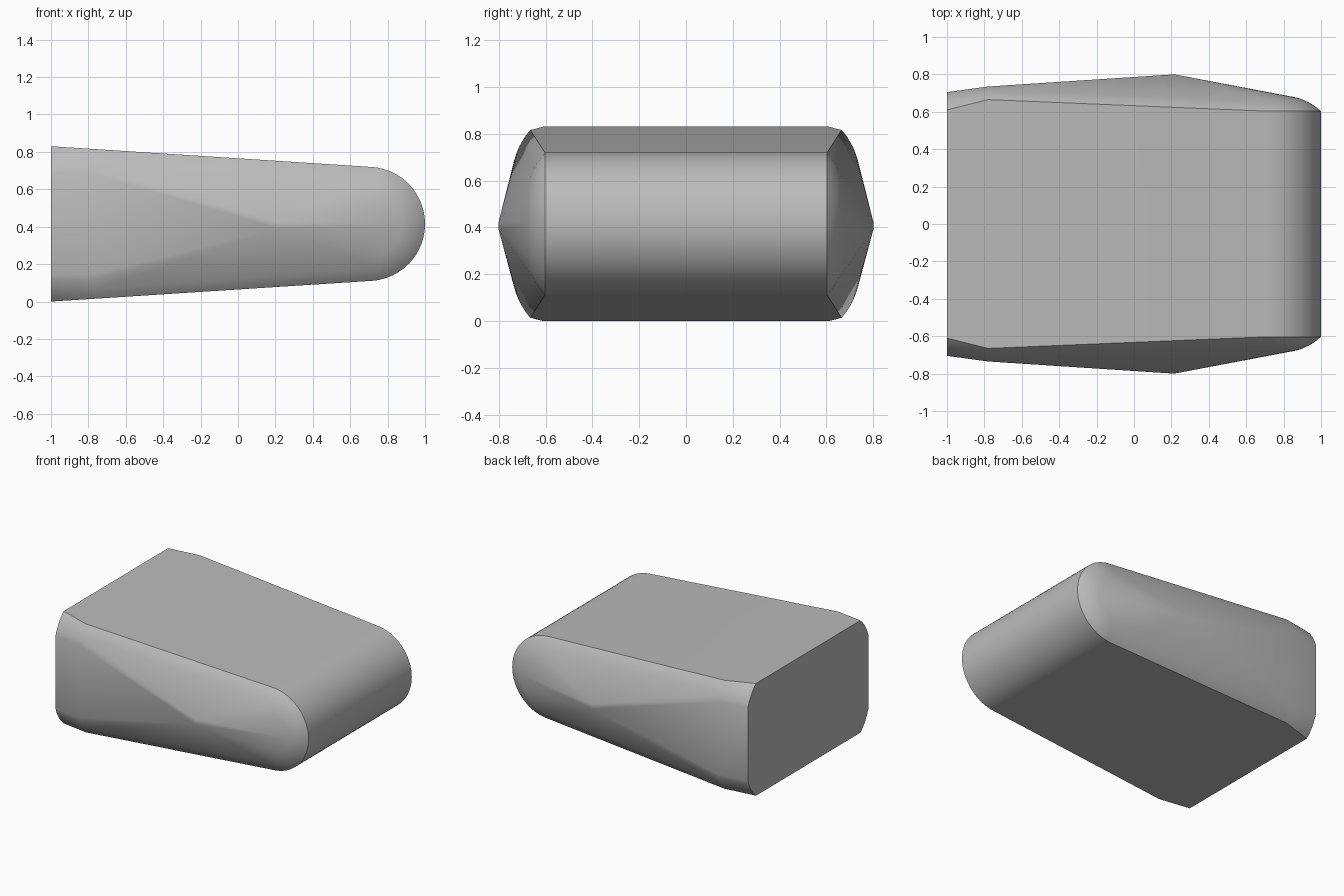
import bpy, bmesh, math

cube = bpy.data.objects.get("Cube")
if cube:
    bpy.data.objects.remove(cube, do_unlink=True)

grey = bpy.data.materials.new("plain_grey")
grey.use_nodes = True
colour = (0.5, 0.5, 0.5, 1)
grey.diffuse_color = colour
grey.node_tree.nodes["Principled BSDF"].inputs["Base Color"].default_value = colour

MID = 0.415      # height of the centre plane
NOSE_X = 0.695   # centre of the rounded nose


def curve(a, b, c, steps=5):
    """Points of a soft edge from a to c, pulled towards b."""
    for i in range(steps + 1):
        t = i / steps
        yield [(1 - t) ** 2 * p + 2 * t * (1 - t) * q + t * t * r
               for p, q, r in zip(a, b, c)]


points = []

# Soft upper and lower edges at the tail end and at the tail shoulder
for x, rim, bend, flank in ((-1, (0.61, 0.415), (0.675, 0.36), (0.705, 0.27)),
                            (-0.78, (0.665, 0.401), (0.715, 0.345), (0.735, 0.268))):
    for y, h in curve(rim, bend, flank):
        points += [(x, y, MID + h), (x, y, MID - h)]

# Half-round nose with a soft side edge
for y, r in curve((0.603, 0.305), (0.65, 0.255), (0.675, 0.18)):
    for i in range(33):
        a = math.radians(86.4) * (i / 16 - 1)
        points.append((NOSE_X + r * math.cos(a), y, MID + r * math.sin(a)))

# Peak of the flank
points += [(0.215, 0.8, 0.39), (0.215, 0.8, 0.425)]

# Wrap both mirrored sides in one convex skin
bm = bmesh.new()
for x, y, z in points:
    for side in (-1, 1):
        bm.verts.new((x, side * y, z))
skin = bmesh.ops.convex_hull(bm, input=bm.verts[:])
unused = {v for v in skin["geom_interior"] + skin["geom_unused"]
          if isinstance(v, bmesh.types.BMVert)}
bmesh.ops.delete(bm, geom=list(unused), context='VERTS')
bmesh.ops.dissolve_limit(bm, angle_limit=math.radians(0.5),
                         verts=bm.verts[:], edges=bm.edges[:])
bmesh.ops.recalc_face_normals(bm, faces=bm.faces[:])

mesh = bpy.data.meshes.new("rounded_body")
bm.to_mesh(mesh)
bm.free()
mesh.materials.append(grey)
body = bpy.data.objects.new("rounded_body", mesh)
bpy.context.collection.objects.link(body)

bpy.ops.object.select_all(action='DESELECT')
body.select_set(True)
bpy.context.view_layer.objects.active = body
bpy.ops.object.shade_smooth_by_angle(angle=math.radians(30))
